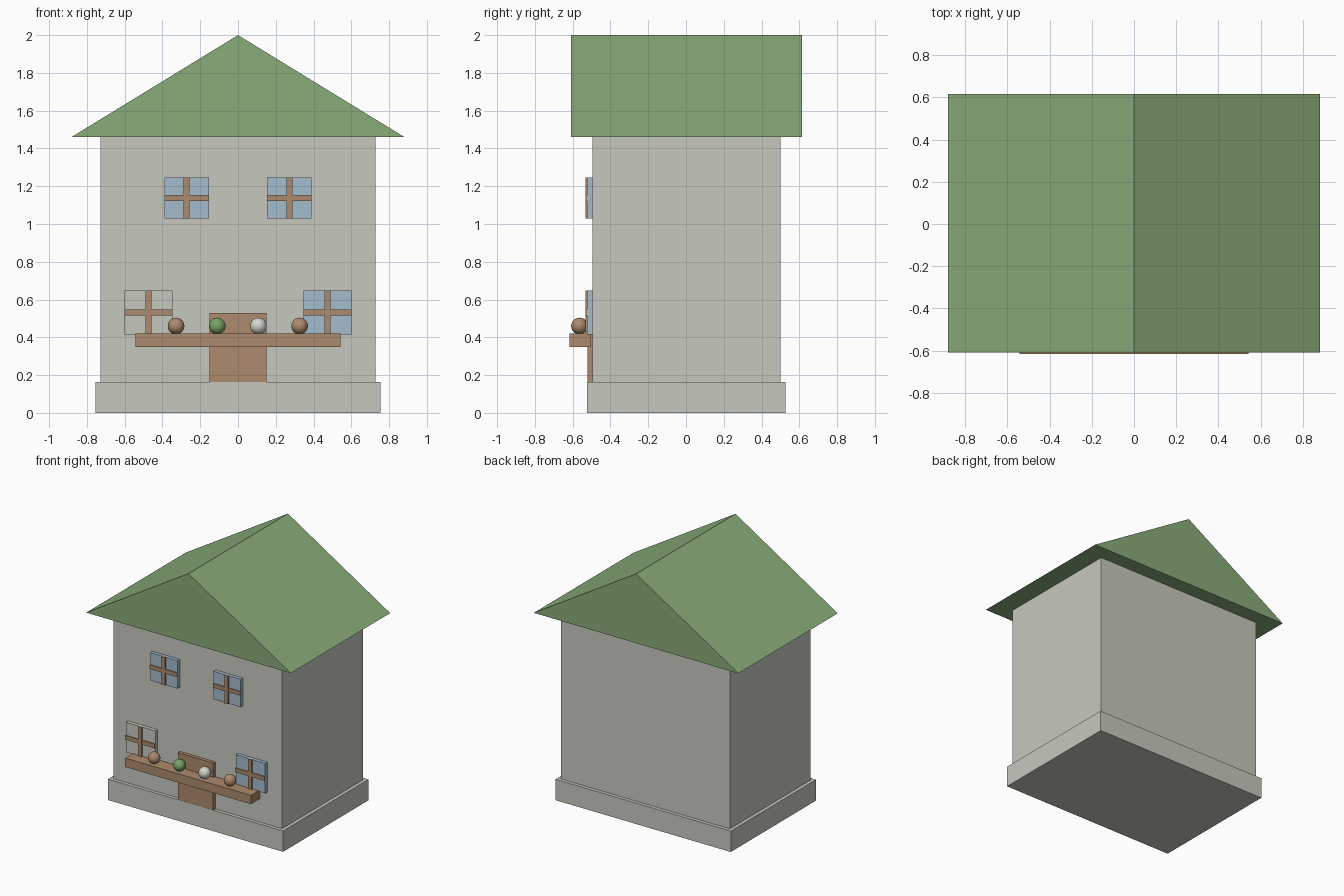
import bpy
import bmesh

if "Cube" in bpy.data.objects:
    bpy.data.objects.remove(bpy.data.objects["Cube"], do_unlink=True)


def material(name, *rgb):
    linear = [((c / 255 + 0.055) / 1.055) ** 2.4 for c in rgb] + [1]
    mat = bpy.data.materials.new(name)
    mat.use_nodes = True
    mat.diffuse_color = linear
    mat.node_tree.nodes["Principled BSDF"].inputs["Base Color"].default_value = linear
    return mat


STONE = material("pale stone", 198, 201, 190)
ROOF = material("roof green", 138, 172, 122)
WOOD = material("warm wood", 172, 138, 109)
GLASS = material("pale blue glass", 164, 188, 205)
LEAF = material("leaf green", 120, 163, 102)
CREAM = material("off white", 212, 214, 206)


def add_object(name, bm, mat):
    mesh = bpy.data.meshes.new(name)
    bmesh.ops.recalc_face_normals(bm, faces=bm.faces)
    bm.to_mesh(mesh)
    bm.free()
    mesh.materials.append(mat)
    obj = bpy.data.objects.new(name, mesh)
    bpy.context.collection.objects.link(obj)
    return obj


def box(name, xs, ys, zs, mat):
    """Box spanning the given (low, high) range on each axis."""
    bm = bmesh.new()
    bmesh.ops.create_cube(bm, size=1)
    for v in bm.verts:
        v.co = [r[0] if c < 0 else r[1] for c, r in zip(v.co, (xs, ys, zs))]
    return add_object(name, bm, mat)


def window(name, x, z, width, height, pane_mat):
    """Pane with a wooden cross standing slightly proud of it."""
    w, h, bar = width / 2, height / 2, 0.016
    box(name + "_pane", (x - w, x + w), (-0.523, WALL_FRONT), (z - h, z + h), pane_mat)
    box(name + "_upright", (x - bar, x + bar), (-0.533, -0.515), (z - h, z + h), WOOD)
    box(name + "_crossbar", (x - w, x + w), (-0.531, -0.515), (z - bar, z + bar), WOOD)


# House body
WALL_FRONT = -0.496
box("base", (-0.755, 0.755), (-0.523, 0.527), (0, 0.163), STONE)
box("walls", (-0.728, 0.728), (WALL_FRONT, 0.5), (0.163, 1.46), STONE)

# Gable roof: triangle profile extruded front to back
bm = bmesh.new()
gable = bm.faces.new([bm.verts.new((x, -0.61, z))
                      for x, z in ((-0.882, 1.46), (0.882, 1.46), (0, 2))])
ext = bmesh.ops.extrude_face_region(bm, geom=[gable])
bmesh.ops.translate(bm, vec=(0, 1.225, 0),
                    verts=[g for g in ext["geom"] if isinstance(g, bmesh.types.BMVert)])
# the source face stays in place and closes the front gable
add_object("roof", bm, ROOF)

# Door
box("door", (-0.152, 0.152), (-0.522, WALL_FRONT), (0.163, 0.53), WOOD)

# Windows
for side, sx in (("right", -1), ("left", 1)):
    window("upper_window_" + side, sx * 0.272, 1.138, 0.235, 0.218, GLASS)
    window("lower_window_" + side, sx * 0.474, 0.531, 0.254, 0.234,
           STONE if sx < 0 else GLASS)

# Shelf across the front with a row of balls
box("shelf", (-0.543, 0.543), (-0.6155, -0.505), (0.35, 0.419), WOOD)
for i, mat in enumerate((WOOD, LEAF, CREAM, WOOD)):
    bm = bmesh.new()
    bmesh.ops.create_uvsphere(bm, u_segments=32, v_segments=16, radius=0.044)
    bmesh.ops.translate(bm, verts=bm.verts, vec=(-0.328 + i * 0.218, -0.564, 0.46))
    ball = add_object("ball_%d" % (i + 1), bm, mat)
    for poly in ball.data.polygons:
        poly.use_smooth = True
